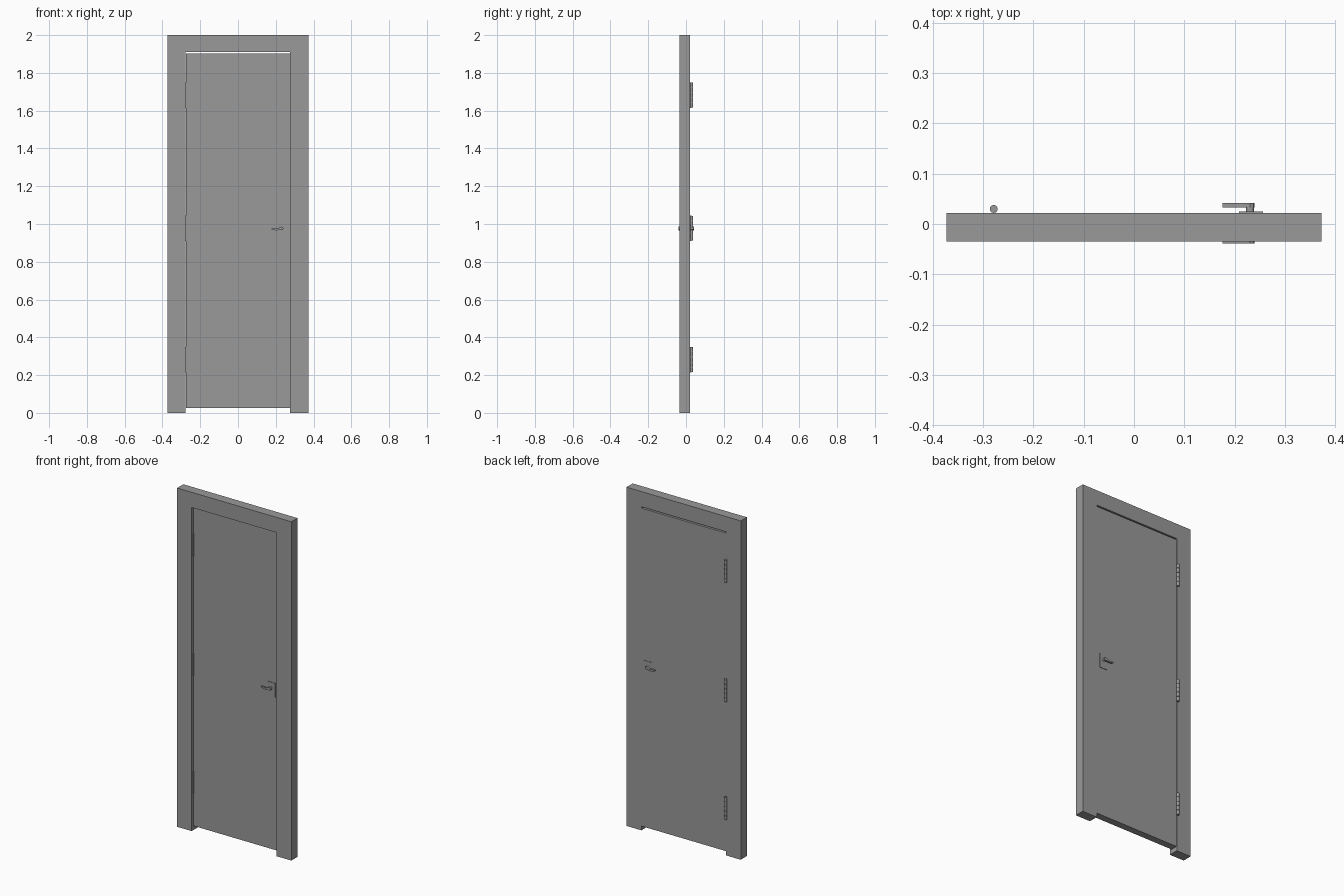
import bpy
import bmesh
from math import pi
from mathutils import Matrix, Vector

cube = bpy.data.objects.get("Cube")
if cube:
    bpy.data.objects.remove(cube, do_unlink=True)

grey = bpy.data.materials.new("mid grey")
grey.use_nodes = True
colour = (0.32, 0.32, 0.32, 1)
grey.diffuse_color = colour
grey.node_tree.nodes["Principled BSDF"].inputs["Base Color"].default_value = colour


def finish(name, bm, smooth=False):
    bmesh.ops.recalc_face_normals(bm, faces=bm.faces)
    mesh = bpy.data.meshes.new(name)
    bm.to_mesh(mesh)
    bm.free()
    mesh.materials.append(grey)
    obj = bpy.data.objects.new(name, mesh)
    bpy.context.collection.objects.link(obj)
    if smooth:
        bpy.ops.object.select_all(action="DESELECT")
        obj.select_set(True)
        bpy.context.view_layer.objects.active = obj
        bpy.ops.object.shade_smooth_by_angle()
    return obj


def add_box(bm, lo, hi):
    lo, hi = Vector(lo), Vector(hi)
    size = hi - lo
    matrix = Matrix.Translation((lo + hi) / 2) @ Matrix.Diagonal((*size, 1))
    bmesh.ops.create_cube(bm, size=1, matrix=matrix)


def add_rod(bm, centre, radius, depth, along_y=False):
    turn = Matrix.Rotation(pi / 2 if along_y else 0, 4, "X")
    bmesh.ops.create_cone(bm, cap_ends=True, segments=20, radius1=radius,
                          radius2=radius, depth=depth,
                          matrix=Matrix.Translation(centre) @ turn)


def extrude_outline(bm, points, y0, y1):
    """Extrude an outline drawn in the x-z plane from y0 to y1."""
    face = bm.faces.new([bm.verts.new((x, y0, z)) for x, z in points])
    result = bmesh.ops.extrude_face_region(bm, geom=[face])
    verts = [v for v in result["geom"] if isinstance(v, bmesh.types.BMVert)]
    bmesh.ops.translate(bm, verts=verts, vec=(0, y1 - y0, 0))


# Frame: two jambs and a head in one piece, open at the floor
FRONT, BACK = -0.035, 0.022
HALF, LEFT, RIGHT, HEAD = 0.373, -0.278, 0.276, 1.91
bm = bmesh.new()
extrude_outline(bm, [(-HALF, 0), (LEFT, 0), (LEFT, HEAD), (RIGHT, HEAD),
                     (RIGHT, 0), (HALF, 0), (HALF, 2), (-HALF, 2)], FRONT, BACK)
finish("door_frame", bm)

# Door leaf, flush with the back of the frame
DOOR_FRONT = -0.019
bm = bmesh.new()
add_box(bm, (LEFT + 0.002, DOOR_FRONT, 0.025), (RIGHT - 0.0005, BACK, 1.902))
finish("door_leaf", bm)

# Hinges: five knuckles on a pin, with a leaf in the gap
for name, z in (("lower", 0.2825), ("middle", 0.9775), ("upper", 1.6825)):
    bm = bmesh.new()
    x, y, height = -0.279, 0.03, 0.135
    add_rod(bm, (x, y, z), 0.005, height - 0.004)
    for i in range(-2, 3):
        add_rod(bm, (x, y, z + i * height / 5), 0.0078, height / 5 - 0.003)
    add_box(bm, (LEFT - 0.001, -0.022, z - height / 2),
            (LEFT + 0.0025, y, z + height / 2))
    finish(name + "_hinge", bm, True)

# Handles: rose plate, spindle and waved lever on each side
SPINDLE_X, HANDLE_Z = 0.231, 0.976
wave = [(0.240, 0.976), (0.238, 0.983), (0.231, 0.986), (0.223, 0.983),
        (0.212, 0.977), (0.200, 0.976), (0.188, 0.979), (0.176, 0.977),
        (0.178, 0.972), (0.188, 0.968), (0.202, 0.966), (0.216, 0.968),
        (0.231, 0.967), (0.238, 0.970)]
for name, face, out in (("back", BACK, 1), ("front", DOOR_FRONT, -1)):
    bm = bmesh.new()
    y0, y1 = sorted((face - out * 0.001, face + out * 0.003))
    add_box(bm, (0.209, y0, 0.925), (0.257, y1, 1.01))
    finish(name + "_rose_plate", bm)

    bm = bmesh.new()
    add_rod(bm, (SPINDLE_X, face + out * 0.0065, HANDLE_Z), 0.008, 0.011, True)
    extrude_outline(bm, wave, face + out * 0.0105, face + out * 0.02)
    finish(name + "_lever", bm, True)
